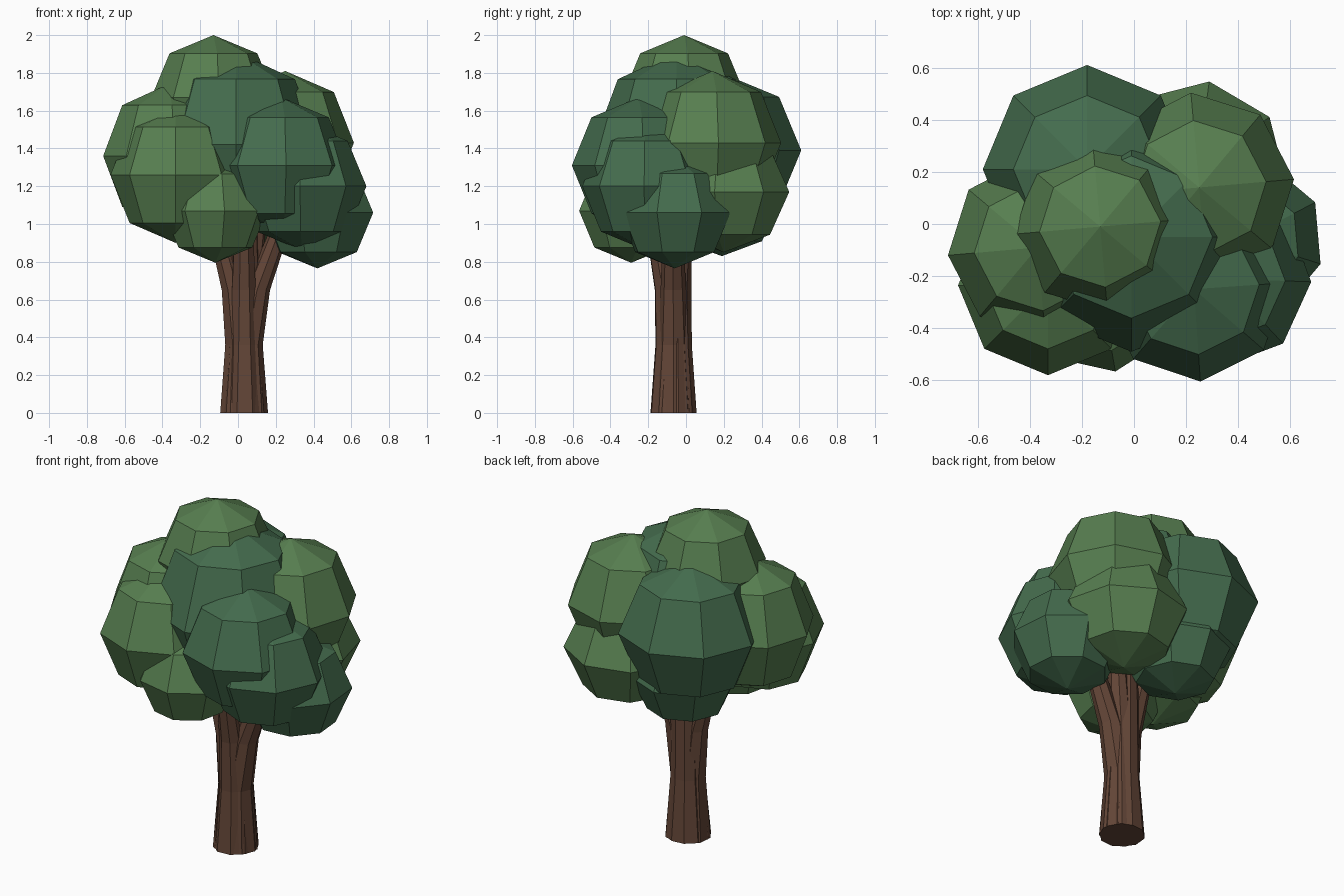
import bpy, bmesh
from math import radians, cos, sin, pi
from mathutils import Matrix, Vector

if "Cube" in bpy.data.objects:
    bpy.data.objects.remove(bpy.data.objects["Cube"])


def material(name, rgb):
    m = bpy.data.materials.new(name)
    m.diffuse_color = (*rgb, 1)
    m.use_nodes = True
    m.node_tree.nodes["Principled BSDF"].inputs["Base Color"].default_value = m.diffuse_color
    return m


LIGHT = material("light_leaf", (0.095, 0.21, 0.08))
DARK = material("dark_leaf", (0.058, 0.15, 0.075))
BARK = material("bark", (0.125, 0.06, 0.038))


def finish(bm, name, mat):
    bmesh.ops.recalc_face_normals(bm, faces=bm.faces)
    me = bpy.data.meshes.new(name)
    bm.to_mesh(me)
    bm.free()
    me.materials.append(mat)
    ob = bpy.data.objects.new(name, me)
    bpy.context.collection.objects.link(ob)
    return ob


def leaf_clump(name, centre, r, rz, turn, mat):
    """Coarse eight-sided ball with one band above and below the equator."""
    bm = bmesh.new()
    xf = (Matrix.Translation(centre) @ Matrix.Rotation(radians(turn), 4, 'Z')
          @ Matrix.Diagonal((r, r, rz, 1)))
    bmesh.ops.create_uvsphere(bm, u_segments=8, v_segments=4, radius=1, matrix=xf)
    return finish(bm, name, mat)


def stem(name, stations, sides, turn):
    """Faceted tube through (x, y, z, radius) stations with level rings."""
    bm = bmesh.new()
    rings = []
    for x, y, z, r in stations:
        rings.append([bm.verts.new((x + r * cos(turn + 2 * pi * i / sides),
                                    y + r * sin(turn + 2 * pi * i / sides), z))
                      for i in range(sides)])
    for a, b in zip(rings, rings[1:]):
        for i in range(sides):
            j = (i + 1) % sides
            bm.faces.new((a[i], a[j], b[j], b[i]))
    bm.faces.new(rings[0])
    bm.faces.new(rings[-1])
    return finish(bm, name, BARK)


# Foliage: name, centre, radius, vertical radius, turn, colour
clumps = [
    ("crown_top", (-0.13, -0.01, 1.67), 0.33, 0.33, 5, LIGHT),
    ("crown_core", (-0.01, -0.05, 1.42), 0.44, 0.49, 0, DARK),
    ("crown_back", (-0.18, 0.21, 1.39), 0.40, 0.40, 0, DARK),
    ("crown_left", (-0.37, -0.09, 1.36), 0.345, 0.38, 5, LIGHT),
    ("crown_front_left", (-0.33, -0.235, 1.26), 0.345, 0.36, 0, LIGHT),
    ("crown_front_right", (0.23, -0.25, 1.31), 0.355, 0.36, 4, DARK),
    ("crown_right", (0.25, 0.14, 1.43), 0.365, 0.38, 5, LIGHT),
    ("lower_front", (-0.12, -0.29, 1.07), 0.28, 0.275, 10, LIGHT),
    ("lower_front_right", (0.34, -0.21, 1.20), 0.34, 0.34, -2, DARK),
    ("lower_right", (0.42, -0.06, 1.06), 0.31, 0.295, 27.5, DARK),
    ("lower_back_right", (0.24, 0.20, 1.17), 0.35, 0.32, -8, LIGHT),
    ("lower_back", (-0.13, 0.19, 1.10), 0.30, 0.27, 0, DARK),
]
for args in clumps:
    leaf_clump(*args)

# Trunk: overlapping stems share a base and waist, then fan out as branches
cx, cy = 0.03, -0.065
stem("trunk", [(cx, cy, 0, 0.124), (cx, cy + 0.005, 0.36, 0.093),
               (cx, cy + 0.01, 0.8, 0.085), (cx, cy + 0.02, 1.2, 0.07)], 10, 0.1)
tips = [(-0.12, -0.07), (0.24, -0.07), (0.03, -0.17), (0.10, -0.02)]
for n, (tx, ty) in enumerate(tips):
    d = Vector((tx - cx, ty - cy)).normalized() * 0.02
    stem(f"branch_{n + 1}",
         [(cx + d.x, cy + d.y, 0, 0.109),
          (cx + d.x, cy + d.y, 0.36, 0.081),
          (cx + (tx - cx) * 0.34, cy + (ty - cy) * 0.34, 0.65, 0.068),
          (tx, ty, 1.02, 0.05)], 8, 0.3 + n * 0.47)
